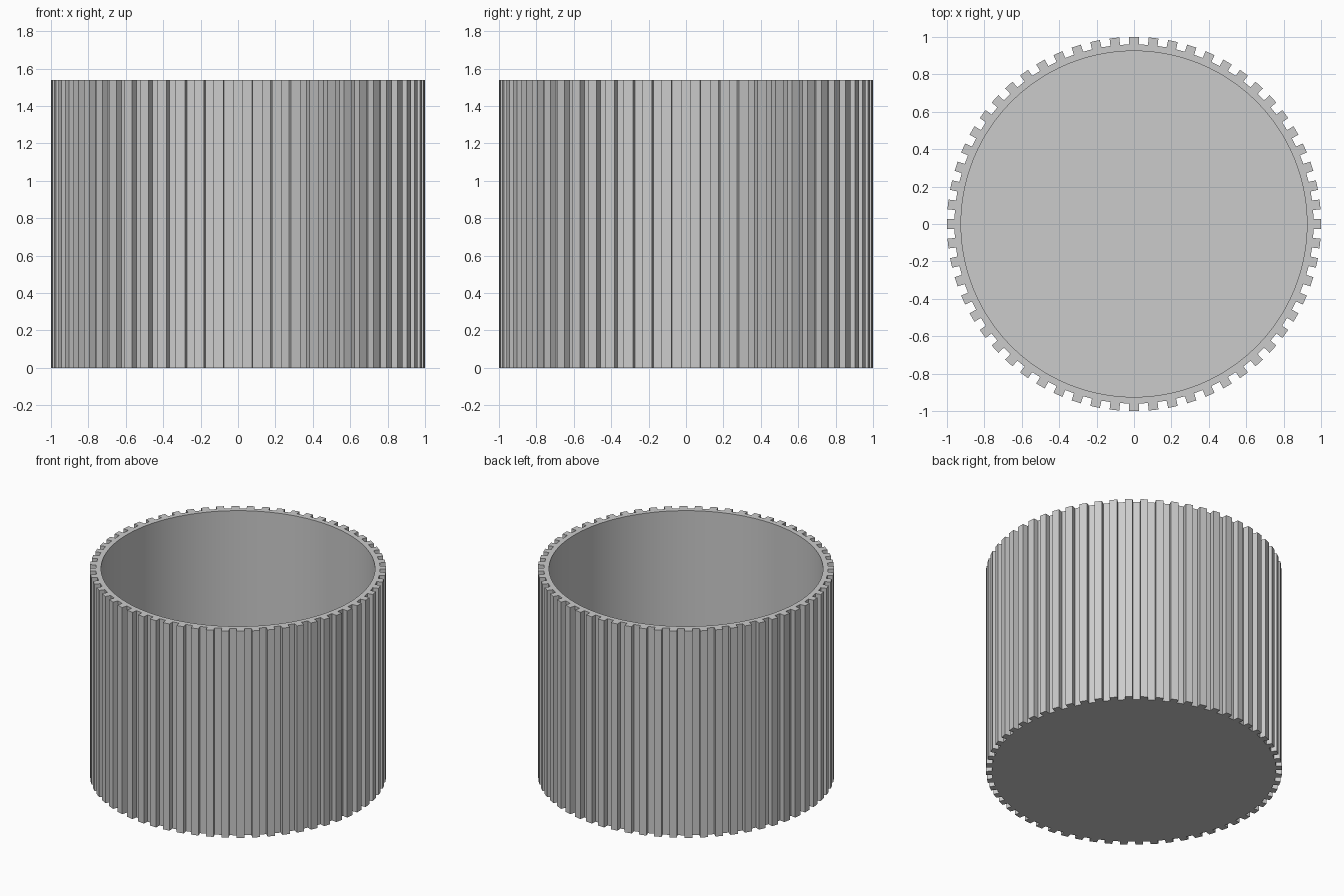
import bpy, bmesh
from math import pi, cos, sin

cube = bpy.data.objects.get("Cube")
if cube:
    bpy.data.objects.remove(cube, do_unlink=True)

TEETH = 60
TIP, ROOT, BORE = 1.0, 0.96, 0.925
HALF = 0.026            # half width of a rib
HEIGHT, FLOOR = 1.54, 0.05

mat = bpy.data.materials.new("plain grey")
mat.use_nodes = True
colour = (0.6, 0.6, 0.6, 1)
mat.diffuse_color = colour
mat.node_tree.nodes["Principled BSDF"].inputs["Base Color"].default_value = colour

bm = bmesh.new()


def ring(points, z):
    return [bm.verts.new((x, y, z)) for x, y in points]


def walls(low, high):
    n = len(low)
    for i in range(n):
        j = (i + 1) % n
        bm.faces.new((low[i], low[j], high[j], high[i]))


# Ribbed outline: four corners per rib; bore outline: two points per rib
outline, bore = [], []
for k in range(TEETH):
    a = 2 * pi * k / TEETH
    for r, t in ((ROOT, -HALF), (TIP, -HALF), (TIP, HALF), (ROOT, HALF)):
        outline.append((r * cos(a) - t * sin(a), r * sin(a) + t * cos(a)))
    for s in (-0.25, 0.25):
        b = a + s * 2 * pi / TEETH
        bore.append((BORE * cos(b), BORE * sin(b)))

# Ribbed outer wall and underside
base = ring(outline, 0)
top = ring(outline, HEIGHT)
walls(base, top)
bm.faces.new(base[::-1])

# Smooth bore and inner floor
inner_floor = ring(bore, FLOOR)
inner_top = ring(bore, HEIGHT)
walls(inner_top, inner_floor)
bm.faces.new(inner_floor)

# Flat rim: one face per rib and one per groove
for k in range(TEETH):
    rib = top[4 * k:4 * k + 4]
    a, b = inner_top[2 * k:2 * k + 2]
    n = (k + 1) % TEETH
    bm.faces.new(rib + [b, a])
    bm.faces.new((rib[3], top[4 * n], inner_top[2 * n], b))

bmesh.ops.recalc_face_normals(bm, faces=bm.faces)
mesh = bpy.data.meshes.new("ribbed_cup")
bm.to_mesh(mesh)
bm.free()
mesh.materials.append(mat)

cup = bpy.data.objects.new("ribbed_cup", mesh)
bpy.context.collection.objects.link(cup)
bpy.ops.object.select_all(action='DESELECT')
cup.select_set(True)
bpy.context.view_layer.objects.active = cup
bpy.ops.object.shade_smooth_by_angle()
